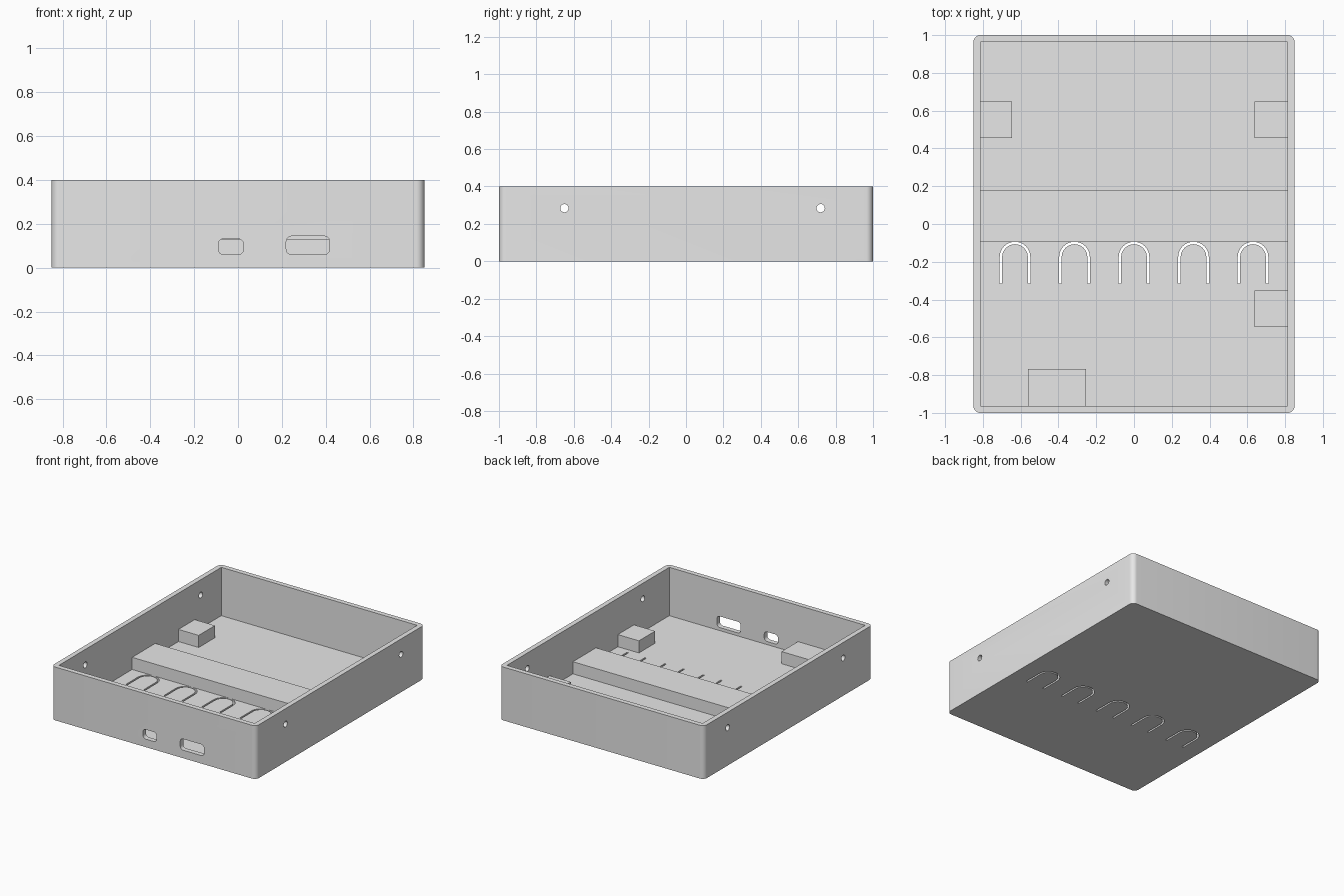
import bpy, bmesh
from math import sin, cos, pi, radians

cube = bpy.data.objects.get("Cube")
if cube:
    bpy.data.objects.remove(cube, do_unlink=True)

# Single grey plastic
GREY = (0.8, 0.8, 0.8, 1.0)
plastic = bpy.data.materials.new("grey_plastic")
plastic.use_nodes = True
plastic.diffuse_color = GREY
for node in plastic.node_tree.nodes:
    if node.type == 'BSDF_PRINCIPLED':
        node.inputs["Base Color"].default_value = GREY

# Overall sizes
HX, HY, HEIGHT = 0.85, 1.0, 0.4
WALL, FLOOR, STEP = 0.037, 0.037, 0.128
IX, IY = HX - WALL, HY - WALL


def arc(cx, cy, r, start, end, n):
    """Points along a circular arc, angles in degrees."""
    angles = [radians(start + (end - start) * i / n) for i in range(n + 1)]
    return [(cx + r * cos(a), cy + r * sin(a)) for a in angles]


def rounded_rect(x0, x1, y0, y1, r, n=8):
    return (arc(x1 - r, y1 - r, r, 0, 90, n) + arc(x0 + r, y1 - r, r, 90, 180, n)
            + arc(x0 + r, y0 + r, r, 180, 270, n) + arc(x1 - r, y0 + r, r, 270, 360, n))


def rect(x0, x1, y0, y1):
    return [(x0, y0), (x1, y0), (x1, y1), (x0, y1)]


def prism(name, outline, lo, hi, axis='Z'):
    """Extrude a flat outline along an axis from lo to hi."""
    place = {'X': lambda u, v, w: (w, u, v),
             'Y': lambda u, v, w: (u, w, v),
             'Z': lambda u, v, w: (u, v, w)}[axis]
    bm = bmesh.new()
    low = [bm.verts.new(place(u, v, lo)) for u, v in outline]
    high = [bm.verts.new(place(u, v, hi)) for u, v in outline]
    bm.faces.new(low)
    bm.faces.new(high)
    for i in range(len(low)):
        j = (i + 1) % len(low)
        bm.faces.new((low[i], low[j], high[j], high[i]))
    bmesh.ops.recalc_face_normals(bm, faces=bm.faces)
    mesh = bpy.data.meshes.new(name)
    bm.to_mesh(mesh)
    bm.free()
    mesh.materials.append(plastic)
    obj = bpy.data.objects.new(name, mesh)
    bpy.context.collection.objects.link(obj)
    return obj


def activate(obj):
    bpy.ops.object.select_all(action='DESELECT')
    obj.select_set(True)
    bpy.context.view_layer.objects.active = obj


def cut(obj, cutter):
    """Subtract the cutter, then discard it."""
    cutter.hide_render = True
    mod = obj.modifiers.new("cut", 'BOOLEAN')
    mod.operation, mod.solver, mod.object = 'DIFFERENCE', 'EXACT', cutter
    activate(obj)
    bpy.ops.object.modifier_apply(modifier=mod.name)
    bpy.data.objects.remove(cutter, do_unlink=True)


# Open tray with rounded outer corners and a square cavity
tray = prism("tray", rounded_rect(-HX, HX, -HY, HY, WALL), 0, HEIGHT)
cut(tray, prism("cavity_cutter", rect(-IX, IX, -IY, IY), FLOOR, HEIGHT + 0.1))

# Two port openings in the front wall
for x0, x1, top in ((-0.09, 0.025, 0.132), (0.22, 0.418, 0.144)):
    cut(tray, prism("port_cutter", rounded_rect(x0, x1, 0.06, top, 0.025), -1.1, -0.9, 'Y'))

# Screw holes through both side walls
for y in (-0.65, 0.72):
    cut(tray, prism("screw_cutter", arc(y, 0.284, 0.022, 0, 345, 23), -1, 1, 'X'))

# Five arched button slits through the floor
for i in range(-2, 3):
    x, y, end = i * 0.315, -0.175, -0.315
    outer, inner = 0.081, 0.068
    slit = ([(x + outer, end)] + arc(x, y, outer, 0, 180, 20) + [(x - outer, end)]
            + [(x - inner, end)] + arc(x, y, inner, 180, 0, 20) + [(x + inner, end)])
    cut(tray, prism("slit_cutter", slit, -0.1, 0.1))

activate(tray)
bpy.ops.object.shade_smooth_by_angle(angle=radians(30))

# Raised rib across the floor and the support blocks by the walls
EMBED = 0.005
supports = {
    "cross_rib": (-IX, IX, -0.094, 0.18),
    "back_right_block": (-IX, -0.645, 0.455, 0.648),
    "back_left_block": (0.638, IX, 0.455, 0.648),
    "front_left_block": (0.638, IX, -0.545, -0.353),
    "front_block": (-0.56, -0.255, -IY, -0.768),
}
for name, (x0, x1, y0, y1) in supports.items():
    prism(name, rect(x0, x1, y0, y1), FLOOR - EMBED, STEP)
